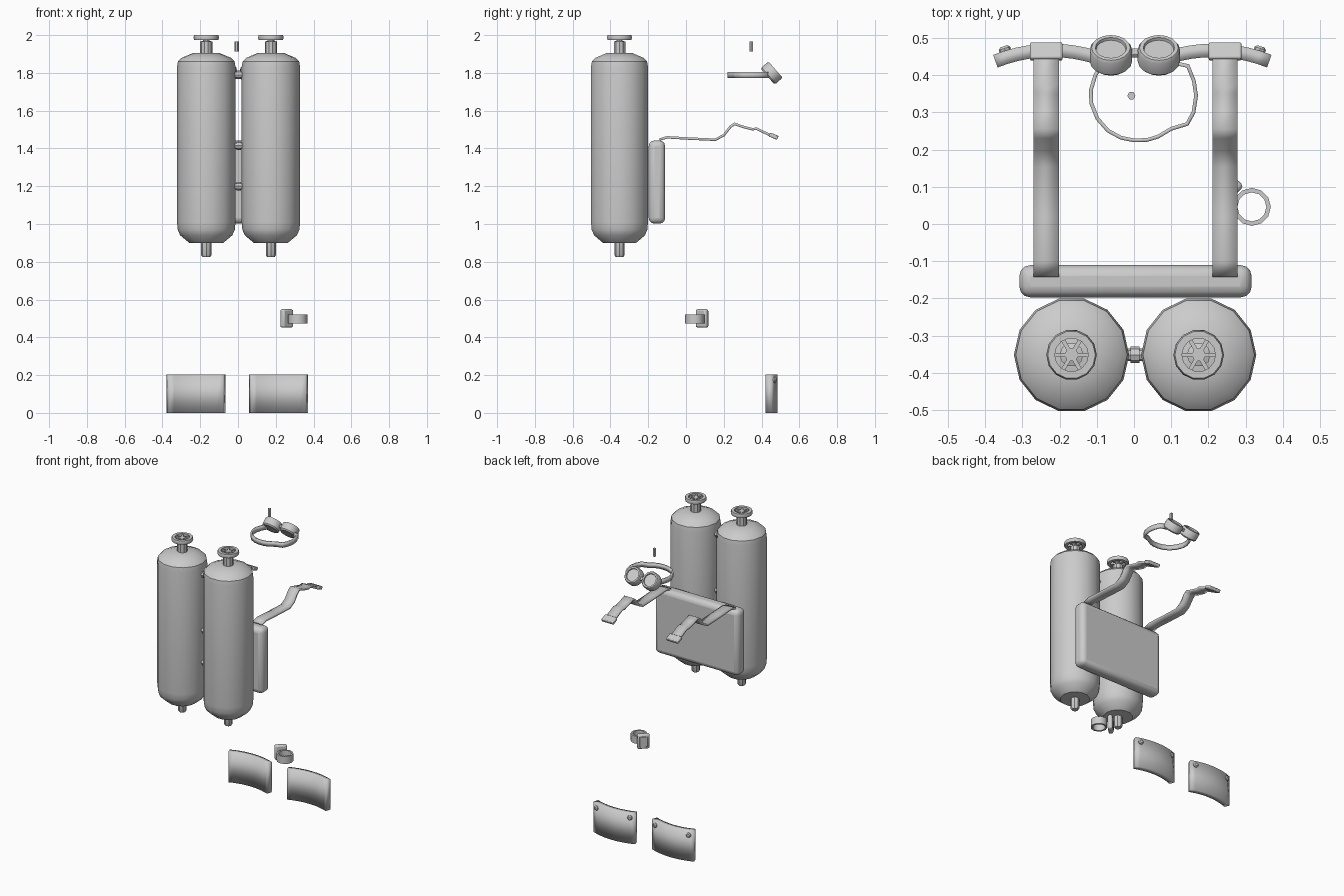
import bpy, bmesh
from math import pi, sin, cos, radians
from mathutils import Matrix, Vector

if "Cube" in bpy.data.objects:
    bpy.data.objects.remove(bpy.data.objects["Cube"])

GREY = (0.6, 0.6, 0.6, 1)
grey = bpy.data.materials.new("plain grey")
grey.use_nodes = True
grey.diffuse_color = GREY
grey.node_tree.nodes["Principled BSDF"].inputs["Base Color"].default_value = GREY


def finish(name, bm, matrix=Matrix(), angle=35):
    bmesh.ops.recalc_face_normals(bm, faces=bm.faces)
    mesh = bpy.data.meshes.new(name)
    bm.to_mesh(mesh)
    bm.free()
    mesh.materials.append(grey)
    ob = bpy.data.objects.new(name, mesh)
    bpy.context.collection.objects.link(ob)
    ob.matrix_world = matrix
    bpy.ops.object.select_all(action="DESELECT")
    ob.select_set(True)
    bpy.context.view_layer.objects.active = ob
    bpy.ops.object.shade_smooth_by_angle(angle=radians(angle))
    return ob


def lathe(name, profile, sides, matrix, closed=False, angle=35):
    """Turn (radius, height) pairs around z; closed joins the profile into a ring."""
    bm = bmesh.new()
    rings = [[bm.verts.new((r * cos(2 * pi * i / sides), r * sin(2 * pi * i / sides), z))
              for i in range(sides)] for r, z in profile]
    pairs = list(zip(rings, rings[1:]))
    if closed:
        pairs.append((rings[-1], rings[0]))
    else:
        bm.faces.new(rings[0])
        bm.faces.new(rings[-1])
    for a, b in pairs:
        for i in range(sides):
            j = (i + 1) % sides
            bm.faces.new((a[i], a[j], b[j], b[i]))
    return finish(name, bm, matrix, angle)


def box(name, size, matrix, bevel=0.0, segments=2):
    bm = bmesh.new()
    bmesh.ops.create_cube(bm, size=1, matrix=Matrix.Diagonal((*size, 1)))
    ob = finish(name, bm, matrix)
    if bevel:
        mod = ob.modifiers.new("Bevel", "BEVEL")
        mod.width, mod.segments = bevel, segments
    return ob


def ribbon(name, points, across, thick, loop=False):
    """Band through 3D points, widened by the vector across and thickened."""
    bm = bmesh.new()
    half = Vector(across) / 2
    rows = [(bm.verts.new(Vector(p) - half), bm.verts.new(Vector(p) + half)) for p in points]
    for a, b in zip(rows, rows[1:] + rows[:1] if loop else rows[1:]):
        bm.faces.new((a[0], b[0], b[1], a[1]))
    ob = finish(name, bm)
    mod = ob.modifiers.new("Solidify", "SOLIDIFY")
    mod.thickness, mod.offset, mod.use_even_offset = thick, 0, True
    return ob


def at(x, y, z):
    return Matrix.Translation((x, y, z))


# Twin tanks with valve stems and hand wheels
TANK_Y = -0.352
for side, x in (("right", -0.168), ("left", 0.174)):
    lathe(side + "_tank", [(0.09, 0.9), (0.138, 0.94), (0.151, 0.97), (0.155, 1.01), (0.155, 1.83),
                           (0.15, 1.86), (0.13, 1.88), (0.07, 1.905)], 14, at(x, TANK_Y, 0), angle=32)
    lathe(side + "_valve_stem", [(0.032, 1.89), (0.032, 1.965), (0.018, 1.97), (0.018, 1.995)], 10,
          at(x, TANK_Y, 0))
    lathe(side + "_bottom_plug", [(0.02, 0.825), (0.027, 0.835), (0.027, 0.91)], 8, at(x, TANK_Y, 0))
    lathe(side + "_valve_wheel", [(0.045, 1.975), (0.064, 1.975), (0.068, 1.987), (0.064, 2),
                                  (0.045, 2)], 14, at(x, TANK_Y, 0), closed=True)
    for k in range(3):
        box(side + "_wheel_spoke", (0.1, 0.011, 0.014),
            at(x, TANK_Y, 1.987) @ Matrix.Rotation(k * pi / 3, 4, "Z"))

# Rods joining the tanks
for z in (1.2, 1.415, 1.79):
    lathe("tank_connector", [(0.017, -0.04), (0.017, 0.04)], 8,
          at(0.003, TANK_Y, z) @ Matrix.Rotation(pi / 2, 4, "Y"))
    lathe("connector_collar", [(0.022, -0.012), (0.022, 0.012)], 8,
          at(0.003, TANK_Y, z) @ Matrix.Rotation(pi / 2, 4, "Y"))

# Back plate
box("back_plate", (0.625, 0.087, 0.44), at(0.004, -0.154, 1.222), 0.03, 3)

# Shoulder straps with end buckles
strap = [(-0.14, 1.447), (-0.1, 1.459), (0.02, 1.452), (0.155, 1.446), (0.2, 1.47), (0.235, 1.515),
         (0.257, 1.53), (0.3, 1.515), (0.35, 1.502), (0.375, 1.504), (0.435, 1.475), (0.46, 1.467)]
for side, x in (("right", -0.236), ("left", 0.245)):
    ribbon(side + "_shoulder_strap", [(x, y, z) for y, z in strap], (0.068, 0, 0), 0.013)
    box(side + "_strap_buckle", (0.088, 0.048, 0.022),
        at(x, 0.464, 1.465) @ Matrix.Rotation(-0.4, 4, "X"), 0.005)

# Goggles: two tilted cups with recessed lenses, bridge and head band
tilt = Matrix.Rotation(radians(-49), 4, "X")
for side, x in (("right", -0.062), ("left", 0.067)):
    lathe(side + "_goggle_cup", [(0.05, -0.028), (0.057, -0.02), (0.057, 0.02), (0.052, 0.028),
                                 (0.042, 0.028), (0.04, 0.02)], 16, at(x, 0.453, 1.799) @ tilt)
box("goggle_bridge", (0.04, 0.022, 0.018), at(0.002, 0.46, 1.8) @ tilt, 0.004)
band = [(0.1, 0.435), (0.145, 0.425), (0.161, 0.385), (0.167, 0.345), (0.16, 0.3), (0.143, 0.269),
        (0.1, 0.256), (0.065, 0.235), (0.035, 0.226), (0, 0.225), (-0.035, 0.232), (-0.07, 0.251),
        (-0.098, 0.283), (-0.115, 0.325), (-0.116, 0.36), (-0.104, 0.4), (-0.085, 0.43)]
ribbon("goggle_band", [(x, y, 1.789) for x, y in band], (0, 0, 0.032), 0.01)

# Small floating peg above the goggles
lathe("peg", [(0.011, 1.913), (0.011, 1.965)], 6, at(-0.007, 0.345, 0))

# Wrist gauge: open ring and angled dial case
lathe("wrist_band", [(0.039, 0.472), (0.051, 0.472), (0.051, 0.522), (0.039, 0.522)], 12,
      at(0.317, 0.046, 0), closed=True)
turn = at(0.258, 0.085, 0.5) @ Matrix.Rotation(radians(45), 4, "Z")
box("gauge_case", (0.076, 0.03, 0.098), turn, 0.01)
box("gauge_face", (0.05, 0.004, 0.066), turn @ at(0, 0.016, 0), 0.001, 1)

# Curved guard plates with a stud near each upper corner
R = 0.4
for side, x in (("right", -0.223), ("left", 0.214)):
    arc = [(x + R * sin(a), 0.467 - R + R * cos(a), 0.102)
           for a in (radians(-22 + 44 * i / 10) for i in range(11))]
    ribbon(side + "_guard_plate", arc, (0, 0, 0.204), 0.036)
    for a in (-0.3, 0.3):
        place = at(x, 0.467 - R, 0.175) @ Matrix.Rotation(-a, 4, "Z")
        lathe(side + "_plate_stud", [(0.016, 0), (0.016, 0.012), (0.01, 0.018)], 8,
              place @ at(0, R + 0.012, 0) @ Matrix.Rotation(-pi / 2, 4, "X"))
